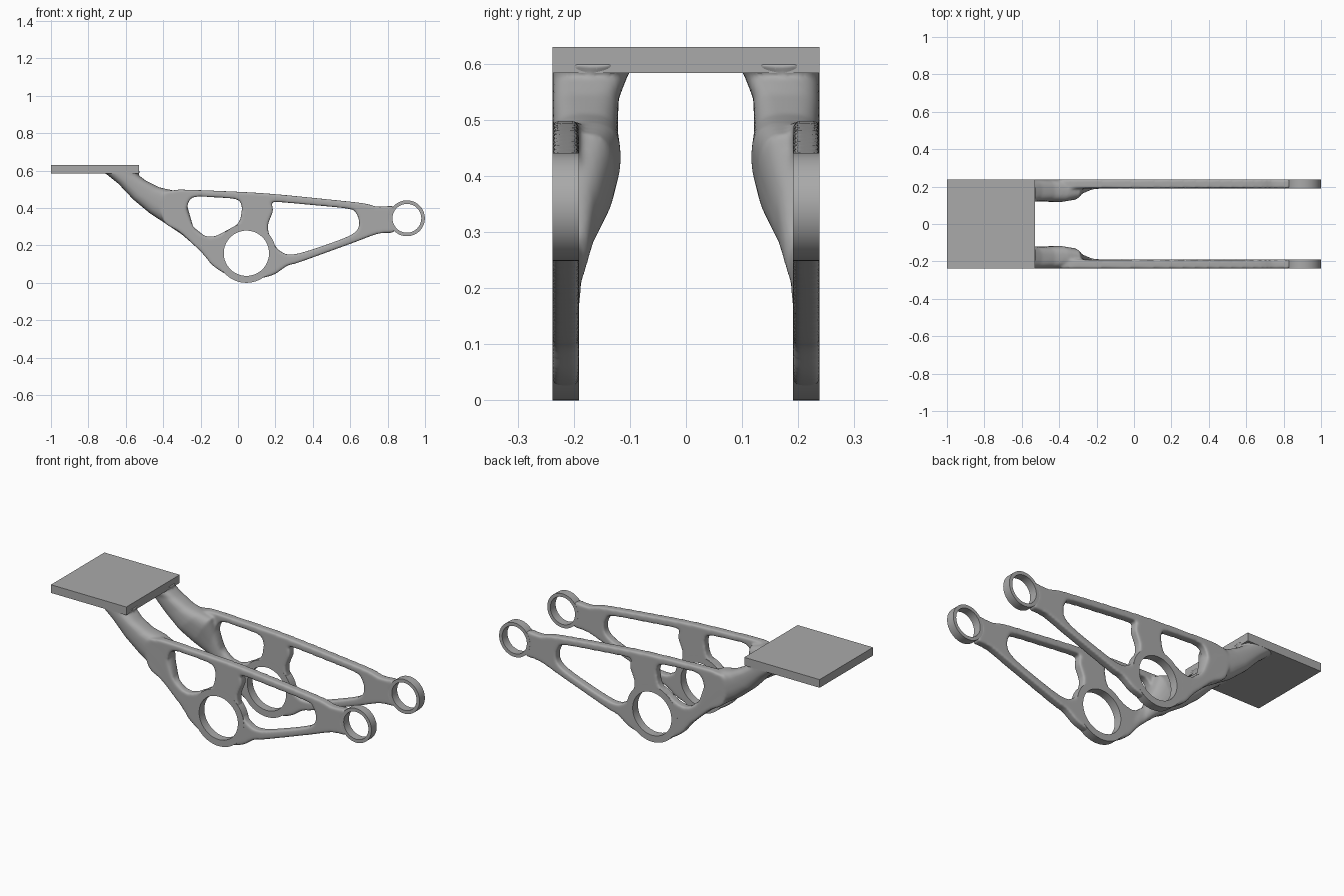
import bpy, bmesh, math
from mathutils import Vector

cube = bpy.data.objects.get("Cube")
if cube:
    bpy.data.objects.remove(cube, do_unlink=True)

grey = bpy.data.materials.new("plain grey")
grey.use_nodes = True
grey.diffuse_color = (0.4, 0.4, 0.4, 1)
grey.node_tree.nodes["Principled BSDF"].inputs["Base Color"].default_value = (0.4, 0.4, 0.4, 1)

Y_IN, Y_OUT = 0.191, 0.238      # thickness range of each side arm
Y_MID = (Y_IN + Y_OUT) / 2
HUB, HUB_R, HUB_HOLE = (0.045, 0.158), 0.158, 0.121
EYE, EYE_R, EYE_HOLE = (0.903, 0.345), 0.096, 0.077


def add_object(name, bm):
    bmesh.ops.recalc_face_normals(bm, faces=bm.faces[:])
    mesh = bpy.data.meshes.new(name)
    bm.to_mesh(mesh)
    bm.free()
    obj = bpy.data.objects.new(name, mesh)
    bpy.context.collection.objects.link(obj)
    mesh.materials.append(grey)
    return obj


def mirror_y(obj):
    mod = obj.modifiers.new("Mirror", 'MIRROR')
    mod.use_axis = (False, True, False)
    mod.use_clip = False


def circle(centre, r, n=64):
    return [(centre[0] + r * math.cos(2 * math.pi * i / n),
             centre[1] + r * math.sin(2 * math.pi * i / n)) for i in range(n)]


def smooth_loop(points, steps=6):
    """Closed Catmull-Rom curve through the points."""
    p = [Vector(q) for q in points]
    n, out = len(p), []
    for i in range(n):
        a, b, c, d = p[i - 1], p[i], p[(i + 1) % n], p[(i + 2) % n]
        for s in range(steps):
            t = s / steps
            out.append(0.5 * (2 * b + (c - a) * t + (2 * a - 5 * b + 4 * c - d) * t ** 2
                              + (3 * b - a - 3 * c + d) * t ** 3))
    return out


def extrude_loops(bm, loops, y0, y1):
    """Fill the first loop, with the others as holes, and extrude it along y."""
    edges = []
    for loop in loops:
        vs = [bm.verts.new((x, y0, z)) for x, z in loop]
        edges += [bm.edges.new((vs[i - 1], vs[i])) for i in range(len(vs))]
    fill = bmesh.ops.triangle_fill(bm, edges=edges, use_beauty=True)
    faces = [f for f in fill["geom"] if isinstance(f, bmesh.types.BMFace)]
    ext = bmesh.ops.extrude_face_region(bm, geom=faces, use_keep_orig=True)
    moved = [v for v in ext["geom"] if isinstance(v, bmesh.types.BMVert)]
    bmesh.ops.translate(bm, verts=moved, vec=(0, y1 - y0, 0))


# Side arm: smooth outline with two windows and the hub bore
outline = [(-.40, .47), (-.34, .495), (-.26, .497), (.035, .485), (.22, .472), (.54, .440),
           (.676, .424), (.746, .407), (.835, .406), (.816, .345), (.835, .274), (.746, .262),
           (.596, .207), (.33, .111), (.265, .092), (.195, .046), (.12, .024), (.04, .012),
           (-.06, .045), (-.136, .094), (-.18, .147), (-.23, .197), (-.31, .27), (-.40, .335)]
rear_window = [(-.227, .460), (-.12, .457), (-.02, .449), (.013, .43), (.02, .385), (0, .318),
               (-.07, .275), (-.126, .249), (-.18, .252), (-.23, .288), (-.272, .366), (-.265, .43)]
front_window = [(.195, .433), (.40, .416), (.59, .396), (.632, .372), (.648, .313), (.616, .263),
                (.49, .210), (.30, .152), (.225, .170), (.188, .217), (.166, .26), (.161, .313),
                (.186, .382), (.182, .42)]
bm = bmesh.new()
extrude_loops(bm, [smooth_loop(outline), smooth_loop(rear_window), smooth_loop(front_window),
                   circle(HUB, HUB_HOLE + 0.012)], Y_IN, Y_OUT)

# Neck: rounded sections (upper x, z, lower x, z, inner y) from plate to hub
sections = [(-.52, .60, -.74, .60, .092), (-.535, .578, -.70, .578, .104),
            (-.49, .545, -.64, .53, .120), (-.42, .51, -.56, .445, .121),
            (-.35, .495, -.47, .370, .116), (-.285, .475, -.385, .315, .128),
            (-.268, .40, -.30, .258, .160), (-.24, .30, -.21, .180, .185),
            (-.17, .245, -.15, .11, .191)]
N = 24
rows = []
for ux, uz, lx, lz, yi in sections:
    row = []
    for k in range(N):
        a = 2 * math.pi * k / N
        c, s = (math.copysign(abs(f) ** 0.72, f) for f in (math.cos(a), math.sin(a)))
        y = (yi + Y_OUT) / 2 + c * (Y_OUT - yi) / 2
        t = (1 + s) / 2
        row.append(bm.verts.new((lx + (ux - lx) * t, y, lz + (uz - lz) * t)))
    rows.append(row)
for r0, r1 in zip(rows, rows[1:]):
    for k in range(N):
        bm.faces.new((r0[k - 1], r0[k], r1[k], r1[k - 1]))
bm.faces.new(rows[0])
bm.faces.new(rows[-1])
arm = add_object("side_arms", bm)

# Fuse arm and neck into one organic skin with soft edges
remesh = arm.modifiers.new("Fuse", 'REMESH')
remesh.mode = 'VOXEL'
remesh.voxel_size = 0.0065
remesh.use_smooth_shade = True
soften = arm.modifiers.new("Soften", 'SMOOTH')
soften.factor = 0.5
soften.iterations = 8
mirror_y(arm)


# Bearing rings: square-edged tubes on both sides
def ring(name, centre, r_out, r_in):
    bm = bmesh.new()
    extrude_loops(bm, [circle(centre, r_out), circle(centre, r_in)], Y_IN, Y_OUT)
    obj = add_object(name, bm)
    mirror_y(obj)
    bpy.ops.object.select_all(action='DESELECT')
    obj.select_set(True)
    bpy.context.view_layer.objects.active = obj
    bpy.ops.object.shade_smooth_by_angle(angle=math.radians(35))


ring("hub_rings", HUB, HUB_R, HUB_HOLE)
ring("end_rings", EYE, EYE_R, EYE_HOLE)

# Mounting plate
bm = bmesh.new()
bmesh.ops.create_cube(bm, size=1)
bmesh.ops.scale(bm, vec=(0.47, 0.476, 0.046), verts=bm.verts)
bmesh.ops.translate(bm, vec=(-0.765, 0, 0.607), verts=bm.verts)
add_object("mounting_plate", bm)
